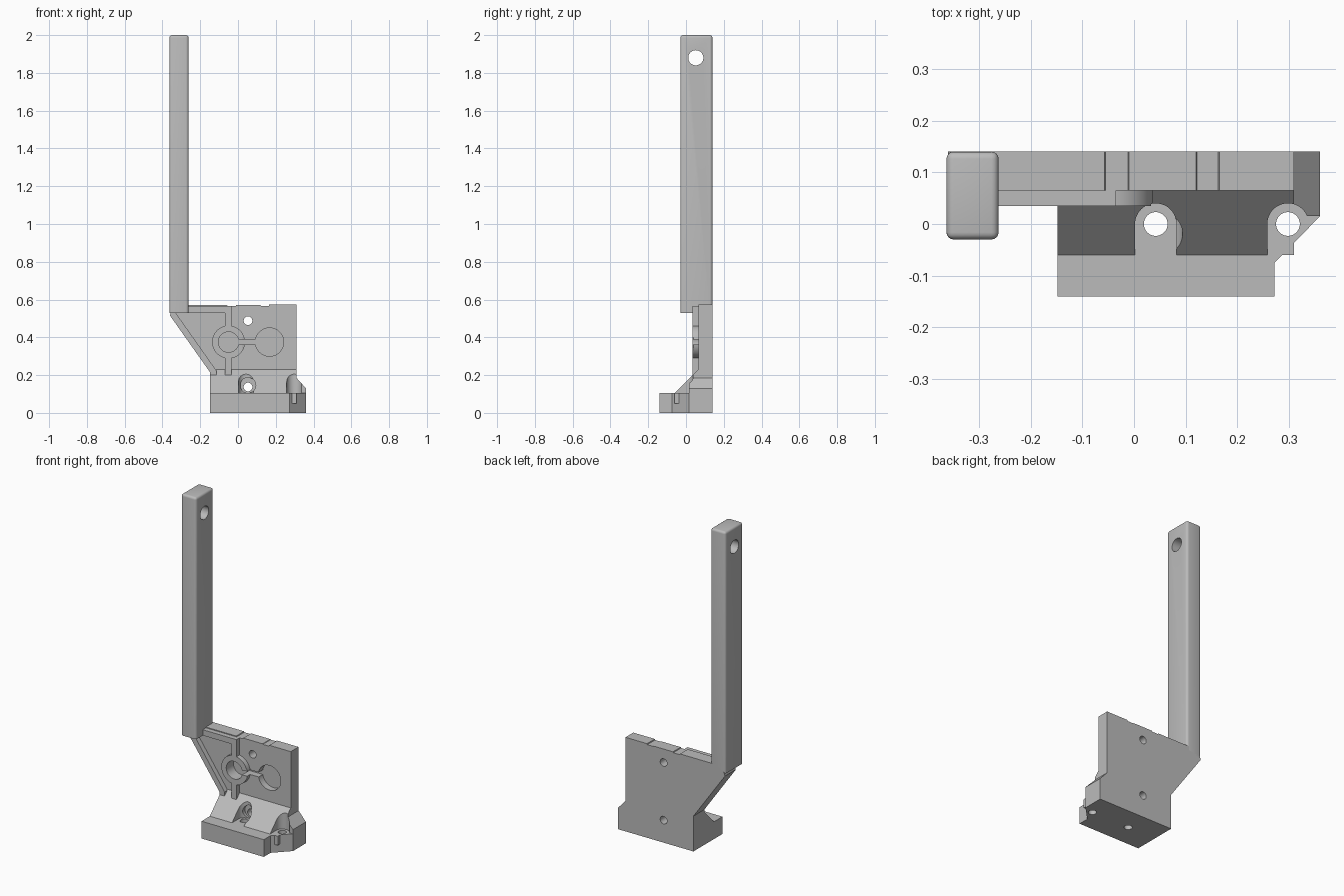
import bpy
import bmesh
import math
from mathutils import Matrix, Vector

old = bpy.data.objects.get("Cube")
if old:
    bpy.data.objects.remove(old, do_unlink=True)

grey = bpy.data.materials.new("plain_grey")
grey.use_nodes = True
grey.diffuse_color = (0.5, 0.5, 0.5, 1)
grey.node_tree.nodes["Principled BSDF"].inputs["Base Color"].default_value = grey.diffuse_color

# Axis helpers: where profile coordinates (u, v) and extrusion depth w go
PLACE = {
    "x": lambda u, v, w: Vector((w, u, v)),
    "y": lambda u, v, w: Vector((u, w, v)),
    "z": lambda u, v, w: Vector((u, v, w)),
}


def prism(name, axis, points, start, end):
    """Extrude a closed profile along an axis."""
    bm = bmesh.new()
    place = PLACE[axis]
    face = bm.faces.new([bm.verts.new(place(u, v, start)) for u, v in points])
    extruded = bmesh.ops.extrude_face_region(bm, geom=[face])["geom"]
    shift = place(0, 0, end - start)
    bmesh.ops.translate(bm, vec=shift, verts=[g for g in extruded if isinstance(g, bmesh.types.BMVert)])
    bmesh.ops.recalc_face_normals(bm, faces=bm.faces)
    mesh = bpy.data.meshes.new(name)
    bm.to_mesh(mesh)
    bm.free()
    mesh.materials.append(grey)
    obj = bpy.data.objects.new(name, mesh)
    bpy.context.collection.objects.link(obj)
    return obj


def rect(u0, u1, v0, v1):
    return [(u0, v0), (u1, v0), (u1, v1), (u0, v1)]


def arc(u, v, r, a0=0, a1=360, n=48):
    count = n if a1 - a0 == 360 else n + 1
    angles = [math.radians(a0 + (a1 - a0) * i / n) for i in range(count)]
    return [(u + r * math.cos(a), v + r * math.sin(a)) for a in angles]


def combine(target, tool, operation):
    """Apply a boolean and remove the tool."""
    tool.hide_render = True
    mod = target.modifiers.new("combine", "BOOLEAN")
    mod.operation = operation
    mod.solver = "EXACT"
    mod.object = tool
    bpy.context.view_layer.objects.active = target
    bpy.ops.object.modifier_apply(modifier=mod.name)
    bpy.data.objects.remove(tool, do_unlink=True)


def finish(obj):
    bpy.ops.object.select_all(action="DESELECT")
    obj.select_set(True)
    bpy.context.view_layer.objects.active = obj
    bpy.ops.object.shade_smooth_by_angle(angle=math.radians(25))


LEFT, BACK, WALL, RIB, TOP, FLOOR = -0.148, 0.14, 0.065, 0.035, 0.57, 0.105

# Foot with a clipped corner
bracket = prism("bracket", "z", [
    (LEFT, -0.14), (0.272, -0.14), (0.272, -0.075), (0.36, 0.015), (0.36, BACK), (LEFT, BACK)], 0, FLOOR)

# Upright wall with a slanted lower edge and two shallow dips along the top
wall = prism("wall", "y", [
    (LEFT, 0), (0.31, 0), (0.31, TOP + 0.003), (0.165, TOP + 0.003), (0.163, TOP - 0.003),
    (0.122, TOP - 0.003), (0.12, TOP), (-0.01, TOP), (-0.012, TOP - 0.005), (-0.055, TOP - 0.005),
    (-0.057, TOP), (-0.3, TOP), (-0.355, 0.535), (-0.36, 0.515), (LEFT, 0.215)], WALL, BACK)
combine(bracket, wall, "UNION")

# Sloping fillet and the chamfered shoulder beside it
combine(bracket, prism("fillet", "x", [
    (-0.06, FLOOR), (-0.06, 0.05), (0.1, 0.05), (0.1, 0.23), (WALL, 0.23)], LEFT, 0.31), "UNION")
combine(bracket, prism("shoulder", "y", [
    (0.28, 0.05), (0.36, 0.05), (0.36, 0.13), (0.31, 0.185), (0.28, 0.185)], 0.015, BACK), "UNION")

# Raised ribs: top rail, upright rail, slanted rail and round collar
CX, CZ = -0.05, 0.375
ribs = [
    rect(-0.3, -0.035, 0.53, TOP - 0.005),
    rect(-0.068, -0.035, 0.18, 0.55),
    [(-0.36, 0.515), (LEFT, 0.215), (LEFT, 0.19), (-0.115, 0.19), (-0.115, 0.225), (-0.33, 0.53),
     (-0.33, 0.545), (-0.355, 0.535)],
    arc(CX, CZ, 0.087),
]
for points in ribs:
    combine(bracket, prism("rib", "y", points, RIB, 0.09), "UNION")

# Round pockets joined by a slot
for points in (arc(CX, CZ, 0.054), arc(0.167, CZ, 0.075), rect(CX, 0.12, 0.361, 0.389)):
    combine(bracket, prism("pocket", "y", points, 0, 0.105), "DIFFERENCE")

# Vertical screw seats and holes in the foot
for x in (0.042, 0.298):
    seat = [(x - 0.04, -0.2), (x + 0.04, -0.2)] + arc(x, 0, 0.04, 0, 180, 24)
    combine(bracket, prism("seat", "z", seat, FLOOR, 0.4), "DIFFERENCE")
    combine(bracket, prism("hole", "z", arc(x, 0, 0.023), -0.1, 0.3), "DIFFERENCE")

# Horizontal screw seat and the two through holes
combine(bracket, prism("seat", "y", arc(0.053, 0.146, 0.041), -0.1, 0.05), "DIFFERENCE")
for z in (0.137, 0.488):
    combine(bracket, prism("hole", "y", arc(0.053, z, 0.023), -0.2, 0.3), "DIFFERENCE")
finish(bracket)

# Tall arm, rounded everywhere but its lower end, with a cross hole near the top
arm = prism("arm", "z", rect(-0.363, -0.262, -0.03, BACK), 0.53, 2)
bm = bmesh.new()
bm.from_mesh(arm.data)
edges = [e for e in bm.edges if max(v.co.z for v in e.verts) > 1]
bmesh.ops.bevel(bm, geom=edges, offset=0.014, segments=4, profile=0.5, affect="EDGES")
bm.to_mesh(arm.data)
bm.free()
combine(arm, prism("hole", "x", arc(0.052, 1.88, 0.04), -0.5, 0), "DIFFERENCE")
finish(arm)
